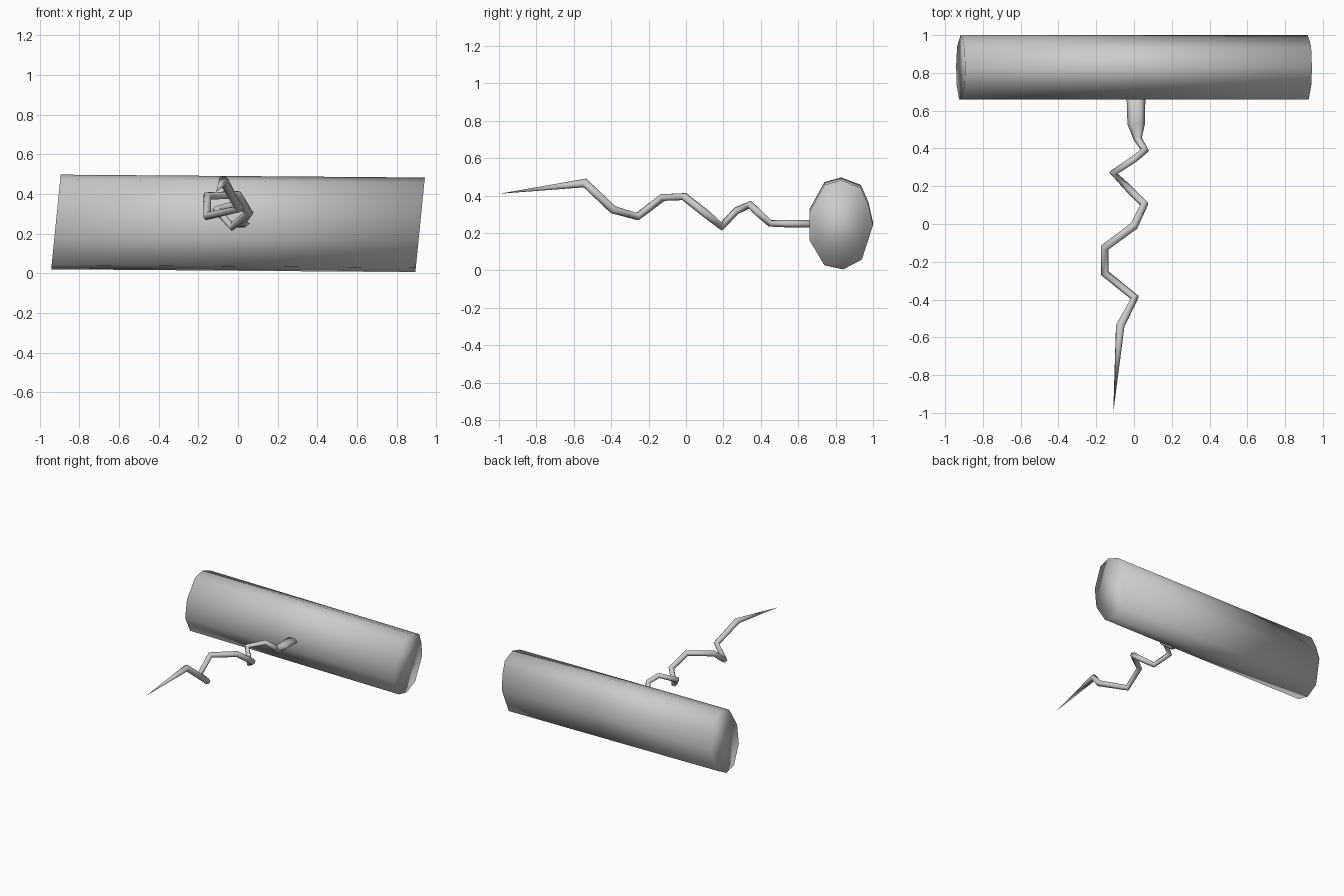
import bpy, bmesh, math
from mathutils import Vector

if "Cube" in bpy.data.objects:
    bpy.data.objects.remove(bpy.data.objects["Cube"])


def loft(name, rings, tip=None):
    """Skin a list of equal-sized vertex rings, capped or ending in a point."""
    bm = bmesh.new()
    loops = [[bm.verts.new(p) for p in ring] for ring in rings]
    n = len(loops[0])
    for a, b in zip(loops, loops[1:]):
        for i in range(n):
            j = (i + 1) % n
            bm.faces.new((a[i], a[j], b[j], b[i]))
    bm.faces.new(loops[0][::-1])
    if tip:
        t = bm.verts.new(tip)
        for i in range(n):
            bm.faces.new((loops[-1][i], loops[-1][(i + 1) % n], t))
    else:
        bm.faces.new(loops[-1])
    bmesh.ops.recalc_face_normals(bm, faces=bm.faces)
    mesh = bpy.data.meshes.new(name)
    bm.to_mesh(mesh)
    bm.free()
    for p in mesh.polygons:
        p.use_smooth = True
    obj = bpy.data.objects.new(name, mesh)
    bpy.context.collection.objects.link(obj)
    return obj


# Handle: oval bar along x with slanted ends and a very slight tilt
profile = [(0.66, 0.17), (0.66, 0.32), (0.74, 0.465), (0.83, 0.49), (0.935, 0.45),
           (0.975, 0.36), (1.0, 0.25), (0.94, 0.065), (0.84, 0.013), (0.74, 0.035)]
handle_rings = [[(x + 0.1 * (z - 0.25), y, z - 0.008 * x) for y, z in profile]
                for x in (-0.918, 0.918)]
loft("handle", handle_rings)

# Screw: flat shank, then a coarse coil, ending in a sharp tip
# each entry: centre x, y, z, half width, half thickness
path = [(0.01, 0.70, 0.25, 0.050, 0.022), (0.012, 0.53, 0.25, 0.047, 0.022),
        (0.02, 0.45, 0.252, 0.022, 0.020), (0.058, 0.39, 0.305, 0.021, 0.021),
        (0.0, 0.343, 0.352, 0.021, 0.021), (-0.11, 0.27, 0.32, 0.021, 0.021),
        (-0.03, 0.19, 0.235, 0.022, 0.022), (0.055, 0.105, 0.305, 0.022, 0.022),
        (0.0, -0.01, 0.395, 0.022, 0.022), (-0.155, -0.125, 0.39, 0.022, 0.022),
        (-0.155, -0.26, 0.288, 0.022, 0.022), (0.005, -0.39, 0.325, 0.022, 0.022),
        (-0.073, -0.54, 0.468, 0.026, 0.024)]
tip = Vector((-0.11, -1.0, 0.41))

centres = [Vector(p[:3]) for p in path] + [tip]
SIDES = 6
side = Vector((1, 0, 0))
screw_rings = []
for i, p in enumerate(path):
    c = centres[i]
    ahead = (centres[i + 1] - c).normalized()
    behind = (c - centres[i - 1]).normalized() if i else ahead
    tangent = (ahead + behind).normalized()
    side = (side - tangent * side.dot(tangent)).normalized()
    up = tangent.cross(side)
    screw_rings.append([c + side * p[3] * math.cos(a) + up * p[4] * math.sin(a)
                        for a in (math.tau * k / SIDES for k in range(SIDES))])
loft("screw", screw_rings, tip)
